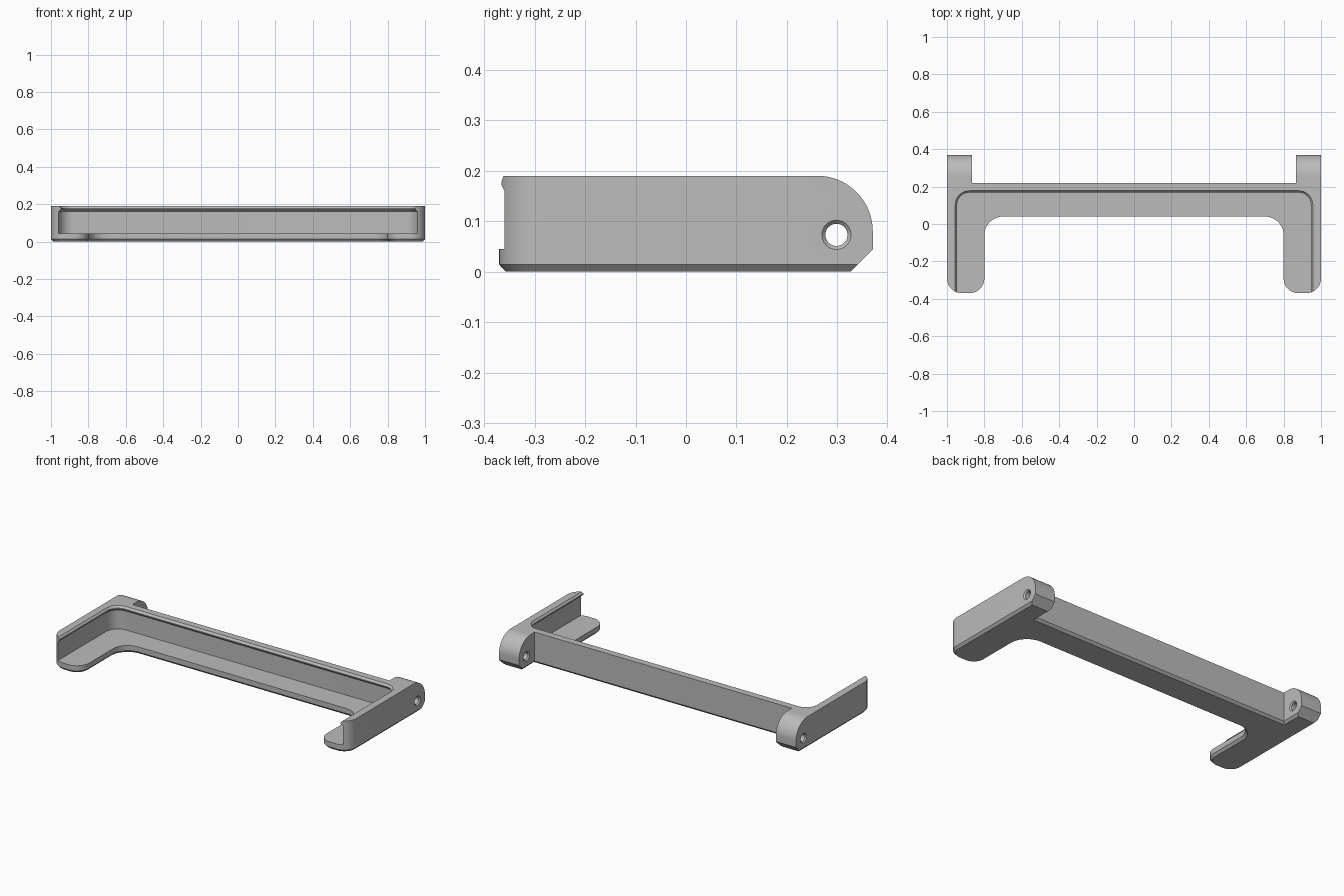
import bpy, bmesh, math
from mathutils import Vector, Matrix

cube = bpy.data.objects.get("Cube")
if cube:
    bpy.data.objects.remove(cube, do_unlink=True)

gray = bpy.data.materials.new("gray_plastic")
gray.use_nodes = True
color = (0.5, 0.5, 0.5, 1)
gray.diffuse_color = color
gray.node_tree.nodes["Principled BSDF"].inputs["Base Color"].default_value = color


def rounded(corners, segments=12):
    """Outline from (x, y, radius) right-angle corners; radius 0 stays sharp."""
    out = []
    for i, (x, y, r) in enumerate(corners):
        p = Vector((x, y))
        if r == 0:
            out.append(p)
            continue
        u = (Vector(corners[i - 1][:2]) - p).normalized()
        v = (Vector(corners[(i + 1) % len(corners)][:2]) - p).normalized()
        c = p + (u + v) * r
        for k in range(segments + 1):
            t = math.pi / 2 * k / segments
            out.append(c - (v * math.cos(t) + u * math.sin(t)) * r)
    return out


def inset(loop, d):
    """Shift a counter-clockwise outline inward by d with mitred corners."""
    out = []
    for i, p in enumerate(loop):
        a = (p - loop[i - 1]).normalized()
        b = (loop[(i + 1) % len(loop)] - p).normalized()
        na, nb = Vector((-a.y, a.x)), Vector((-b.y, b.x))
        out.append(p + (na + nb) * d / (1 + na.dot(nb)))
    return out


def loft(name, loop, levels, matrix=Matrix()):
    """Solid through copies of an outline at (height, inset) levels."""
    bm = bmesh.new()
    rings = [[bm.verts.new((p.x, p.y, z)) for p in inset(loop, d)] for z, d in levels]
    n = len(loop)
    for low, high in zip(rings, rings[1:]):
        for i in range(n):
            j = (i + 1) % n
            bm.faces.new((low[i], low[j], high[j], high[i]))
    bm.faces.new(rings[0][::-1])
    bm.faces.new(rings[-1])
    bm.transform(matrix)
    bmesh.ops.recalc_face_normals(bm, faces=bm.faces)
    mesh = bpy.data.meshes.new(name)
    bm.to_mesh(mesh)
    bm.free()
    obj = bpy.data.objects.new(name, mesh)
    bpy.context.collection.objects.link(obj)
    mesh.materials.append(gray)
    return obj


def cut(target, tool, operation="DIFFERENCE"):
    mod = target.modifiers.new("cut", "BOOLEAN")
    mod.operation, mod.solver, mod.object = operation, "EXACT", tool
    bpy.context.view_layer.objects.active = target
    bpy.ops.object.modifier_apply(modifier=mod.name)
    bpy.data.objects.remove(tool, do_unlink=True)


# U-shaped body with two rear ears and a chamfered underside
half = [(0.8, 0.04, 0.1), (0.8, -0.37, 0.08), (1, -0.37, 0.08),
        (1, 0.37, 0), (0.865, 0.37, 0), (0.865, 0.22, 0)]
plan = half + [(-x, y, r) for x, y, r in reversed(half)]
body = loft("bracket_body", rounded(plan), [(0, 0.013), (0.014, 0), (0.25, 0)])

# Pocket above the floor, with a snap lip along the top of the wall
pocket_plan = rounded([(-0.96, -0.6, 0), (0.96, -0.6, 0), (0.96, 0.182, 0.08), (-0.96, 0.182, 0.08)])
cut(body, loft("pocket", pocket_plan,
               [(0.045, 0), (0.16, 0), (0.172, 0.014), (0.178, 0.014), (0.19, 0.004), (0.3, 0.004)]))

# Side silhouette: flat top, rounded ear top and slanted ear underside
side = rounded([(-0.6, -0.1, 0), (0.226, -0.1, 0), (0.37, 0.044, 0), (0.37, 0.19, 0.11), (-0.6, 0.19, 0)], 20)
to_side = Matrix(((0, 0, 1, 0), (1, 0, 0, 0), (0, 1, 0, 0), (0, 0, 0, 1)))
cut(body, loft("side_profile", side, [(-1.2, 0), (1.2, 0)], to_side), "INTERSECT")

# Pin holes through the ears, countersunk on both faces
circle = [Vector((0.298 + 0.029 * math.cos(a), 0.073 + 0.029 * math.sin(a)))
          for a in (math.tau * k / 32 for k in range(32))]
hole = [(0.86, 0), (0.865, 0), (0.872, 0.007), (0.993, 0.007), (1, 0), (1.01, 0)]
for s in (-1, 1):
    cut(body, loft("pin_hole", circle, [(s * x, d) for x, d in hole], to_side))

# Smooth the curved runs only
bpy.ops.object.select_all(action="DESELECT")
body.select_set(True)
bpy.context.view_layer.objects.active = body
bpy.ops.object.shade_smooth_by_angle(angle=math.radians(25))
